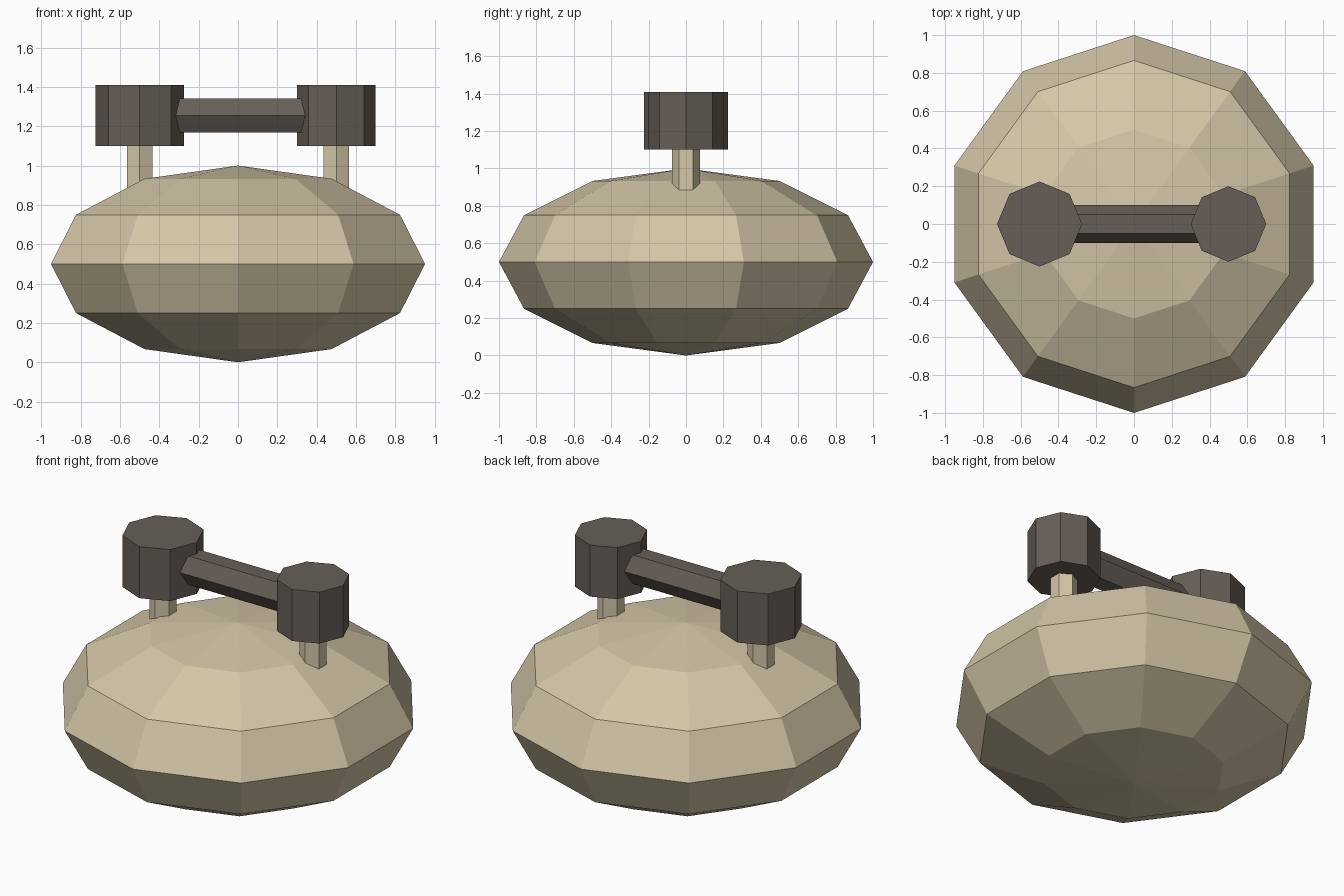
import bpy
import bmesh
from math import sin, cos, pi
from mathutils import Matrix

cube = bpy.data.objects.get("Cube")
if cube:
    bpy.data.objects.remove(cube, do_unlink=True)


def make_material(name, rgb):
    mat = bpy.data.materials.new(name)
    mat.use_nodes = True
    color = (*rgb, 1)
    mat.diffuse_color = color
    mat.node_tree.nodes["Principled BSDF"].inputs["Base Color"].default_value = color
    return mat


tan = make_material("tan", (0.66, 0.57, 0.39))
dark = make_material("dark grey brown", (0.136, 0.114, 0.096))


def lathe(name, profile, sides, mat, matrix):
    """Turn a (radius, height) profile around z, first corner on +y; radius 0 is a pole."""
    bm = bmesh.new()
    rings = []
    for r, z in profile:
        angles = [pi / 2 + 2 * pi * i / sides for i in range(sides if r else 1)]
        rings.append([bm.verts.new((r * cos(a), r * sin(a), z)) for a in angles])
    for low, high in zip(rings, rings[1:]):
        for i in range(sides):
            j = (i + 1) % sides
            if len(low) == 1:
                bm.faces.new((low[0], high[j], high[i]))
            elif len(high) == 1:
                bm.faces.new((low[i], low[j], high[0]))
            else:
                bm.faces.new((low[i], low[j], high[j], high[i]))
    for ring in (rings[0], rings[-1]):
        if len(ring) > 1:
            bm.faces.new(ring)
    bmesh.ops.recalc_face_normals(bm, faces=bm.faces)
    bm.transform(matrix)
    mesh = bpy.data.meshes.new(name)
    bm.to_mesh(mesh)
    bm.free()
    mesh.materials.append(mat)
    obj = bpy.data.objects.new(name, mesh)
    bpy.context.collection.objects.link(obj)
    return obj


# Squashed faceted body
steps = 6
arc = [(sin(pi * k / steps), -cos(pi * k / steps) / 2) for k in range(steps + 1)]
arc[0], arc[-1] = (0, -0.5), (0, 0.5)
lathe("body", arc, 10, tan, Matrix.Translation((0, 0, 0.5)))

# Posts and knobs, the right knob slightly larger
for side, x, radius in (("right", -0.5, 0.225), ("left", 0.5, 0.2)):
    place = Matrix.Translation((x, 0, 0))
    lathe(side + "_post", [(0.075, 0.8), (0.075, 1.15)], 6, tan, place)
    lathe(side + "_knob", [(radius, 1.1), (radius, 1.41)], 8, dark, place)

# Handle bar between the knobs
lathe("handle_bar", [(0.1, -0.45), (0.1, 0.45)], 6, dark,
      Matrix.Translation((0, 0, 1.255)) @ Matrix.Rotation(pi / 2, 4, "Y"))
